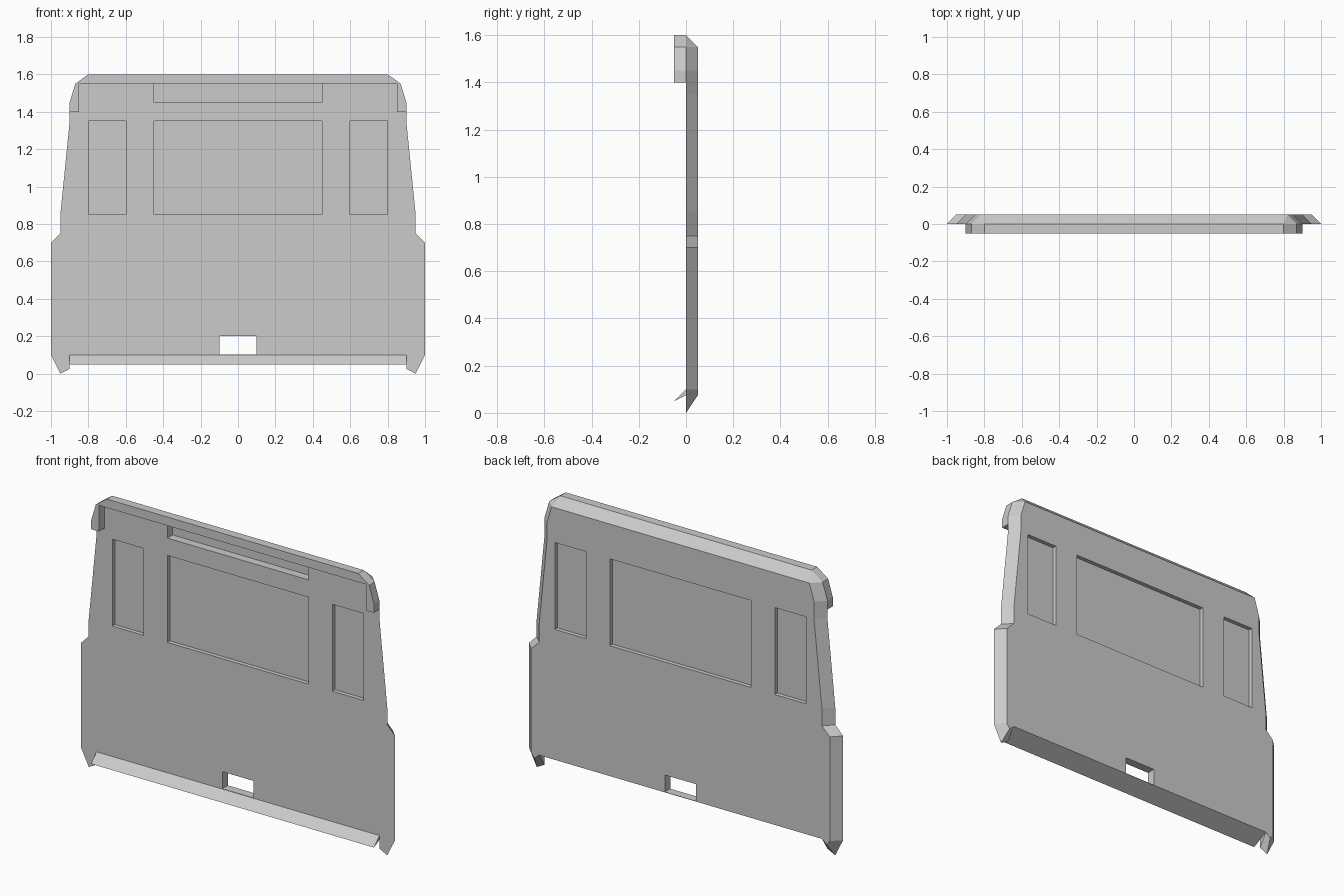
import bpy, bmesh

if "Cube" in bpy.data.objects:
    bpy.data.objects.remove(bpy.data.objects["Cube"])


def mirror_ring(half):
    # closed outline from its right half (listed top to bottom)
    return half + [(-x, z) for x, z in reversed(half)]


def loft(name, front, back, y0, y1, cap_back=True):
    # flat faced solid between two outlines in the xz plane
    bm = bmesh.new()
    a = [bm.verts.new((x, y0, z)) for x, z in front]
    b = [bm.verts.new((x, y1, z)) for x, z in back]
    n = len(a)
    for i in range(n):
        j = (i + 1) % n
        bm.faces.new((a[i], a[j], b[j], b[i]))
    bm.faces.new(a[::-1])
    if cap_back:
        bm.faces.new(b)
    bmesh.ops.remove_doubles(bm, verts=bm.verts, dist=1e-5)
    bmesh.ops.recalc_face_normals(bm, faces=bm.faces)
    me = bpy.data.meshes.new(name)
    bm.to_mesh(me)
    bm.free()
    ob = bpy.data.objects.new(name, me)
    bpy.context.collection.objects.link(ob)
    return ob


def cut(target, x0, x1, y0, y1, z0, z1):
    # box-shaped recess or opening
    ring = [(x0, z0), (x1, z0), (x1, z1), (x0, z1)]
    cutter = loft("cutter", ring, ring, y0, y1)
    cutter.hide_render = True
    mod = target.modifiers.new("cut", 'BOOLEAN')
    mod.operation = 'DIFFERENCE'
    mod.solver = 'EXACT'
    mod.object = cutter
    bpy.context.view_layer.objects.active = target
    bpy.ops.object.modifier_apply(modifier=mod.name)
    bpy.data.objects.remove(cutter)


# main panel: full outline in front, bevelled smaller outline behind
front = [(.8, 1.6), (.87, 1.55), (.9, 1.45), (.9, 1.35), (.95, .85), (.95, .75),
         (1, .7), (1, .1), (.95, 0), (.9, .025), (.9, .075)]
back = [(.82, 1.55), (.82, 1.55), (.85, 1.45), (.85, 1.35), (.9, .85), (.9, .75),
        (.95, .7), (.95, .1), (.93, .075), (.9, .1), (.9, .1)]
panel = loft("rear_panel", mirror_ring(front), mirror_ring(back), 0, .05)

# windows recessed from both sides, leaving a thin pane
for x0, x1 in ((-.8, -.6), (-.45, .45), (.6, .8)):
    cut(panel, x0, x1, -.1, .024, .85, 1.35)
    cut(panel, x0, x1, .026, .1, .85, 1.35)

# shallow sign recess and the lower through opening
cut(panel, -.45, .45, -.1, .048, 1.45, 1.55)
cut(panel, -.1, .1, -.1, .1, .102, .2)

# raised rim around the top
rim = mirror_ring([(.8, 1.6), (.87, 1.55), (.9, 1.45), (.9, 1.4), (.85, 1.4), (.85, 1.55)])
loft("top_rim", rim, rim, -.05, 0, cap_back=False)

# sloped ledge along the bottom
ledge_tip = [(-.9, .05), (.9, .05), (.9, .05), (-.9, .05)]
ledge_root = [(-.9, .075), (.9, .075), (.9, .1), (-.9, .1)]
bm = bmesh.new()
ends = [[bm.verts.new((x, y, z)) for y, z in ((0, .1), (-.05, .05), (0, .075))]
        for x in (-.9, .9)]
for end in ends:
    bm.faces.new(end)
for i in (0, 1):
    bm.faces.new((ends[0][i], ends[0][i + 1], ends[1][i + 1], ends[1][i]))
bmesh.ops.recalc_face_normals(bm, faces=bm.faces)
mesh = bpy.data.meshes.new("bottom_ledge")
bm.to_mesh(mesh)
bm.free()
bpy.context.collection.objects.link(bpy.data.objects.new("bottom_ledge", mesh))
